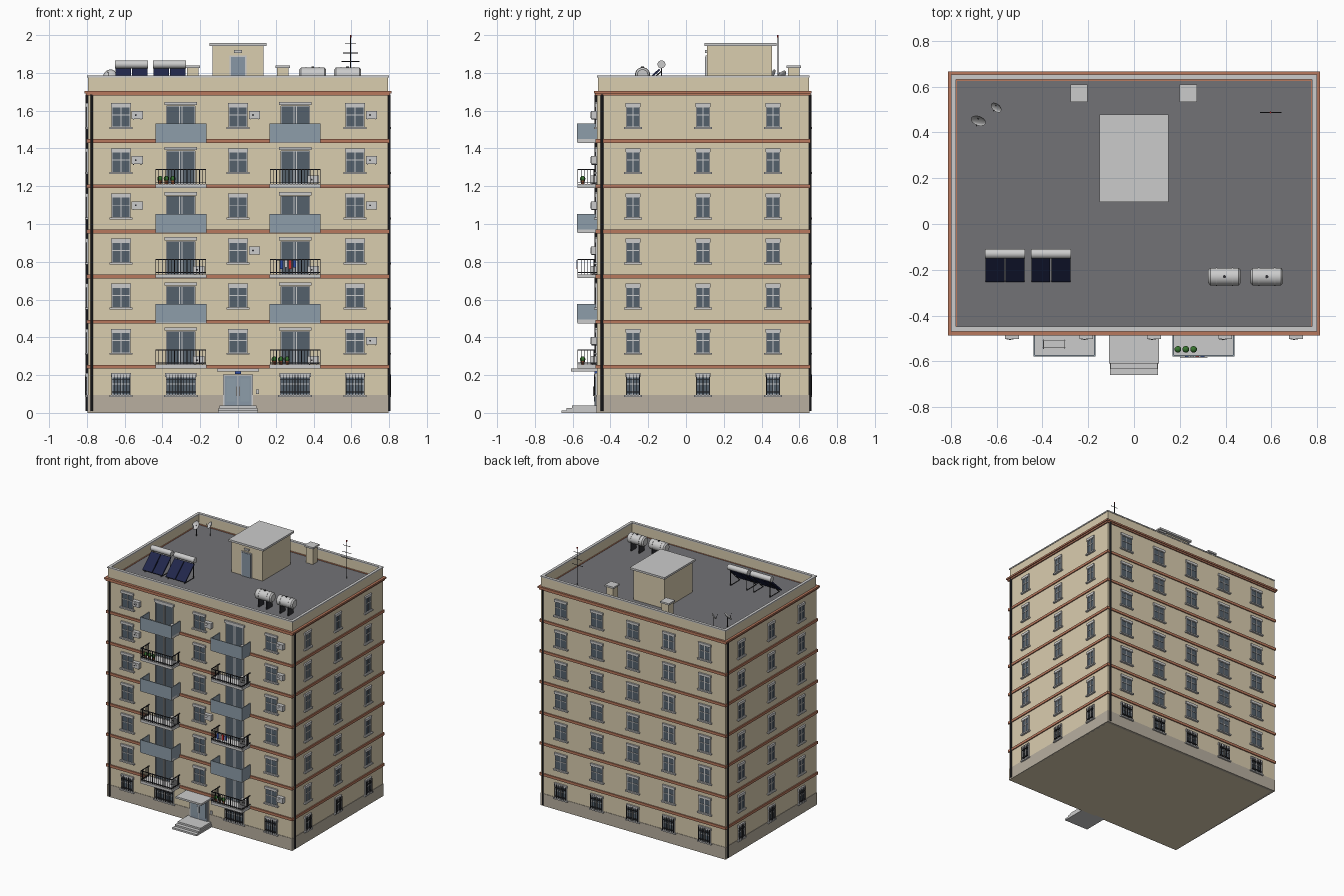
import bpy, bmesh, math
from mathutils import Matrix, Vector

if "Cube" in bpy.data.objects:
    bpy.data.objects.remove(bpy.data.objects["Cube"])

PARTS = {}
I = Matrix.Identity(4)
COL = dict(wall=(.70, .61, .43), plinth=(.48, .43, .35), brick=(.48, .19, .11), roof=(.17, .17, .18),
           trim=(.6, .6, .59), glass=(.09, .12, .15), dark=(.03, .03, .035), panel=(.27, .34, .40),
           door=(.25, .31, .38), solar=(.015, .02, .07), metal=(.62, .62, .62), green=(.04, .18, .03),
           pot=(.5, .16, .07), red=(.6, .03, .03), blue=(.03, .08, .4), white=(.8, .8, .8), ac=(.7, .7, .68))


def part(name, col):
    if name not in PARTS:
        PARTS[name] = (bmesh.new(), col)
    return PARTS[name][0]


def box(name, col, x, y, z, M=I):
    """Box from (min, max) pairs, in the frame M."""
    c = Vector([(a[0] + a[1]) / 2 for a in (x, y, z)])
    s = [abs(a[1] - a[0]) for a in (x, y, z)]
    bmesh.ops.create_cube(part(name, col), size=1, matrix=M @ Matrix.Translation(c) @ Matrix.Diagonal((*s, 1)))


def rod(name, col, p, q, r, n=8, M=I, r2=None):
    p, q = M @ Vector(p), M @ Vector(q)
    d = q - p
    T = Matrix.Translation((p + q) / 2) @ d.to_track_quat('Z', 'Y').to_matrix().to_4x4()
    bmesh.ops.create_cone(part(name, col), cap_ends=True, segments=n, radius1=r,
                          radius2=r if r2 is None else r2, depth=d.length, matrix=T)


def ring(name, col, hx, y0, y1, t, z):
    """Rectangular frame around the building."""
    for s in (-1, 1):
        box(name, col, (s * (hx - t), s * hx), (y0, y1), z)
    box(name, col, (-hx + t, hx - t), (y0, y0 + t), z)
    box(name, col, (-hx + t, hx - t), (y1 - t, y1), z)


def wall_frame(deg, x, y):
    """Local x runs along the wall, local -y points outwards."""
    return Matrix.Translation((x, y, 0)) @ Matrix.Rotation(math.radians(deg), 4, 'Z')


FRONT, RIGHT = wall_frame(0, 0, -.47), wall_frame(90, .795, .09)
BACK, LEFT = wall_frame(180, 0, .65), wall_frame(-90, -.795, .09)
FH = .239
base = lambda k: .245 + FH * (k - 1)      # floor level of storey k


def glazing(M, x, w, z0, z1, mullions, cross=None):
    """Glass with a proud frame."""
    h, f = w / 2, .005
    box('window_glass', 'glass', (x - h, x + h), (-.004, .002), (z0, z1), M)
    for xx in (x - h, *mullions, x + h):
        box('window_frames', 'trim', (xx - f / 2, xx + f / 2), (-.008, .001), (z0, z1), M)
    for zz in (z0, z1) if cross is None else (z0, cross, z1):
        box('window_frames', 'trim', (x - h, x + h), (-.008, .001), (zz - f / 2, zz + f / 2), M)


def window(M, x, w, k):
    z0, z1 = (.095, .19) if k == 0 else (base(k) + .073, base(k) + .18)
    h = w / 2
    glazing(M, x, w, z0, z1, [x], z0 + .6 * (z1 - z0))
    box('window_headers', 'trim', (x - h - .006, x + h + .006), (-.012, .001), (z1, z1 + .02), M)
    box('window_sills', 'trim', (x - h - .013, x + h + .013), (-.016, .001), (z0 - .01, z0), M)
    if k == 0:                            # security bars on the ground floor
        n = round(w / .016)
        for i in range(n + 1):
            xx = x - h + w * i / n
            box('window_bars', 'dark', (xx - .0017, xx + .0017), (-.016, -.0126), (z0 - .005, z1 + .012), M)
        for zz in (z0 + .015, z1 - .015):
            box('window_bars', 'dark', (x - h, x + h), (-.016, 0), (zz - .002, zz + .002), M)


def ac_unit(x, z):
    box('ac_units', 'ac', (x - .03, x + .03), (-.032, -.004), (z - .021, z + .021), FRONT)
    rod('ac_fans', 'trim', (x - .008, -.030, z), (x - .008, -.0345, z), .016, 16, FRONT)
    rod('ac_fan_hubs', 'dark', (x - .008, -.030, z), (x - .008, -.0355, z), .005, 10, FRONT)
    for s in (-.02, .02):
        box('ac_brackets', 'dark', (x + s - .002, x + s + .002), (-.03, 0), (z - .025, z - .021), FRONT)


# Main body, plinth, floor bands, cornice, parapet
box('building_walls', 'wall', (-.795, .795), (-.47, .65), (0, 1.69))
ring('plinth', 'plinth', .798, -.473, .653, .02, (0, .095))
for k in range(1, 7):
    ring('floor_bands', 'brick', .803, -.479, .658, .03, (base(k) - .011, base(k) + .009))
ring('cornice', 'brick', .805, -.481, .659, .03, (1.68, 1.692))
ring('cornice', 'brick', .813, -.487, .665, .04, (1.692, 1.705))
box('roof_deck', 'roof', (-.78, .78), (-.455, .635), (1.685, 1.702))
ring('parapet', 'wall', .795, -.467, .65, .015, (1.70, 1.776))
ring('parapet_coping', 'trim', .799, -.470, .653, .022, (1.776, 1.785))

# Windows on all four sides
for k in range(7):
    for x in (-.62, 0, .62):
        if k or x:
            window(FRONT, x, .095, k)
    for i in range(-2, 3):
        window(BACK, .31 * i, .095, k)
    for M in (LEFT, RIGHT):
        for x in (-.37, 0, .37):
            window(M, x, .068, k)
for x in (-.302, .302):
    window(FRONT, x, .155, 0)

# Balconies: solid panels on even storeys, railings on odd ones
for k in range(1, 7):
    z = base(k)
    for x in (-.303, .303):
        glazing(FRONT, x, .15, z + .01, z + .185, [x - .006, x + .006])
        box('balcony_door_headers', 'trim', (x - .085, x + .085), (-.013, .001), (z + .19, z + .207), FRONT)
        box('balcony_slabs', 'trim', (x - .135, x + .135), (-.105, 0), (z - .01, z + .01), FRONT)
        if k % 2 == 0:
            box('balcony_panels', 'panel', (x - .135, x + .135), (-.108, -.102), (z - .005, z + .092), FRONT)
            for s in (-1, 1):
                box('balcony_panels', 'panel', (x + s * .129, x + s * .135), (-.102, 0), (z - .005, z + .092), FRONT)
            continue
        for zz in (z + .02, z + .088):
            box('balcony_rails', 'dark', (x - .134, x + .134), (-.105, -.100), (zz - .0025, zz + .0025), FRONT)
            for s in (-1, 1):
                box('balcony_rails', 'dark', (x + s * .129, x + s * .134), (-.1, 0), (zz - .0025, zz + .0025), FRONT)
        for i in range(17):
            xx = x - .132 + .0165 * i
            box('balcony_balusters', 'dark', (xx - .0015, xx + .0015), (-.104, -.101), (z + .01, z + .088), FRONT)
        for i in range(1, 6):
            for s in (-.1315, .1315):
                box('balcony_balusters', 'dark', (x + s - .0015, x + s + .0015),
                    (-.017 * i - .0015, -.017 * i + .0015), (z + .01, z + .088), FRONT)

# Air conditioners beside windows and on balconies
for x, floors in ((-.533, (4, 5, 6)), (.087, (3, 6)), (.707, (1, 4, 5, 6))):
    for k in floors:
        ac_unit(x, base(k) + .137)
for x, floors in ((-.208, (1, 3, 6)), (.398, (1, 3, 5, 6))):
    for k in floors:
        ac_unit(x, base(k) + .034)

# Potted plants
for x0, k in ((-.413, 5), (.192, 1), (.192, 6)):
    for i in range(3):
        x, z = x0 + .034 * i, base(k) + .01
        rod('plant_pots', 'pot', (x, -.547, z), (x, -.547, z + .02), .009, 10, r2=.012)
        bmesh.ops.create_icosphere(part('plants', 'green'), subdivisions=2, radius=.015,
                                   matrix=Matrix.Translation((x, -.547, z + .029)))

# Hanging laundry and a drying rack
z = base(3) + .085
rod('washing_line', 'dark', (.2, -.581, z), (.32, -.581, z), .0015, 6)
for i, c in enumerate(('blue', 'white', 'red', 'blue')):
    x = .23 + .023 * i
    box('laundry_' + str(i), c, (x - .008, x + .008), (-.583, -.579), (z - .045 + .006 * (i % 2), z))
z = base(6) + .06
for y in (-.54, -.51):
    rod('drying_rack', 'metal', (-.4, y, z), (-.3, y, z), .0015, 6)
for x in (-.395, -.305):
    rod('drying_rack', 'metal', (x, -.545, z), (x, -.505, z), .0015, 6)
    for s in (-1, 1):
        rod('drying_rack', 'metal', (x, -.525 - .018 * s, z), (x, -.525 + .018 * s, base(6) + .01), .0015, 6)

# Entrance: steps, double door, canopy, intercom
for i, y in enumerate((-.66, -.632, -.603)):
    box('entrance_steps', 'trim', (-.105 + .003 * i, .105 - .003 * i), (y, -.46), (.013 * i, .013 * i + .013))
box('entrance_frame', 'trim', (-.08, .08), (-.01, .001), (.039, .203), FRONT)
for s in (-1, 1):
    box('entrance_door', 'door', (s * .003, s * .072), (-.015, -.008), (.039, .195), FRONT)
    box('entrance_glass', 'panel', (s * .014, s * .062), (-.017, -.01), (.06, .183), FRONT)
    rod('door_handles', 'metal', (s * .008, -.02, .09), (s * .008, -.02, .14), .0025, 8, FRONT)
box('entrance_canopy', 'trim', (-.11, .11), (-.14, 0), (.22, .234), FRONT)
box('entrance_plate', 'blue', (-.015, .015), (-.014, 0), (.206, .218), FRONT)
box('intercom', 'metal', (.094, .11), (-.008, 0), (.1, .125), FRONT)

# Drainpipes, one near each corner
for x, y in ((-.775, -.477), (.802, -.445), (.775, .657), (-.802, .63)):
    rod('drainpipes', 'dark', (x, y, .01), (x, y, 1.685), .007, 10)

# Stair house and chimneys
box('stair_house', 'wall', (-.135, .135), (.11, .455), (1.70, 1.942))
box('stair_house_roof', 'trim', (-.15, .15), (.097, .478), (1.942, 1.957))
box('stair_house_door_frame', 'trim', (-.045, .045), (.104, .112), (1.70, 1.892))
box('stair_house_door', 'door', (-.038, .038), (.101, .112), (1.70, 1.885))
box('stair_house_lamp', 'metal', (-.02, .02), (.1, .112), (1.906, 1.92))
for x in (-.24, .237):
    box('chimneys', 'wall', (x - .03, x + .03), (.54, .6), (1.70, 1.825))
    box('chimney_caps', 'trim', (x - .038, x + .038), (.532, .608), (1.825, 1.838))

# Solar water heaters
tilt = Matrix.Translation((0, -.195, 1.768)) @ Matrix.Rotation(math.atan2(.1, .11), 4, 'X')
for x in (-.563, -.363):
    for s in (-1, 1):
        box('solar_panels', 'solar', (x + s * .003, x + s * .085), (-.075, .075), (-.005, .005), tilt)
        rod('solar_stands', 'dark', (x + s * .07, -.13, 1.70), (x + s * .07, -.13, 1.83), .003, 6)
        rod('solar_stands', 'dark', (x + s * .07, -.245, 1.702), (x + s * .07, -.13, 1.81), .003, 6)
        rod('solar_stands', 'dark', (x + s * .07, -.245, 1.704), (x + s * .07, -.13, 1.704), .003, 6)
    rod('solar_tanks', 'metal', (x - .087, -.13, 1.845), (x + .087, -.13, 1.845), .021, 24)

# Horizontal water tanks on cradles
for x in (.395, .58):
    c = (-.23, 1.79)
    rod('water_tanks', 'metal', (x - .062, *c), (x + .062, *c), .038, 28)
    for s in (-1, 1):
        rod('water_tanks', 'metal', (x + s * .062, *c), (x + s * .071, *c), .038, 28, r2=.028)
        rod('water_tank_bands', 'trim', (x + s * .035 - .003, *c), (x + s * .035 + .003, *c), .04, 28)
        box('water_tank_cradles', 'dark', (x + s * .035 - .004, x + s * .035 + .004), (-.262, -.198), (1.70, 1.768))
    rod('water_tank_lids', 'dark', (x, -.23, 1.82), (x, -.23, 1.833), .007, 12)

# Aerial mast
rod('aerial', 'dark', (.596, .487, 1.70), (.596, .487, 1.99), .003, 8)
rod('aerial_tip', 'red', (.596, .487, 1.988), (.596, .487, 2.0), .004, 8)
for z, h in ((1.957, .03), (1.905, .04), (1.86, .047)):
    rod('aerial', 'dark', (.596 - h, .487, z), (.596 + h, .487, z), .002, 6)

# Satellite dishes
for x, y, r, a in ((-.68, .45, .034, -20), (-.602, .508, .027, -40)):
    M = (Matrix.Translation((x, y, 1.79)) @ Matrix.Rotation(math.radians(a), 4, 'Z')
         @ Matrix.Rotation(math.radians(55), 4, 'X'))
    bm = part('satellite_dishes', 'metal')
    vs = bmesh.ops.create_uvsphere(bm, u_segments=20, v_segments=12, radius=1)['verts']
    bmesh.ops.delete(bm, geom=[v for v in vs if v.co.z > .01], context='VERTS')
    vs = [v for v in vs if v.is_valid]
    bmesh.ops.transform(bm, verts=vs, matrix=M @ Matrix.Diagonal((r, r, r * .35, 1)))
    rod('dish_arms', 'dark', (0, -r * .9, 0), (0, 0, r * .9), .0015, 6, M)
    rod('dish_masts', 'dark', (x, y + .01, 1.70), (x, y + .01, 1.785), .003, 8)

# Turn the collected parts into objects
for name, (bm, col) in PARTS.items():
    me = bpy.data.meshes.new(name)
    bm.to_mesh(me)
    bm.free()
    mat = bpy.data.materials.get(col) or bpy.data.materials.new(col)
    mat.diffuse_color = (*COL[col], 1)
    mat.use_nodes = True
    mat.node_tree.nodes["Principled BSDF"].inputs["Base Color"].default_value = mat.diffuse_color
    me.materials.append(mat)
    ob = bpy.data.objects.new(name, me)
    bpy.context.collection.objects.link(ob)
    ob.select_set(True)
    bpy.context.view_layer.objects.active = ob
bpy.ops.object.shade_smooth_by_angle(angle=math.radians(35))
